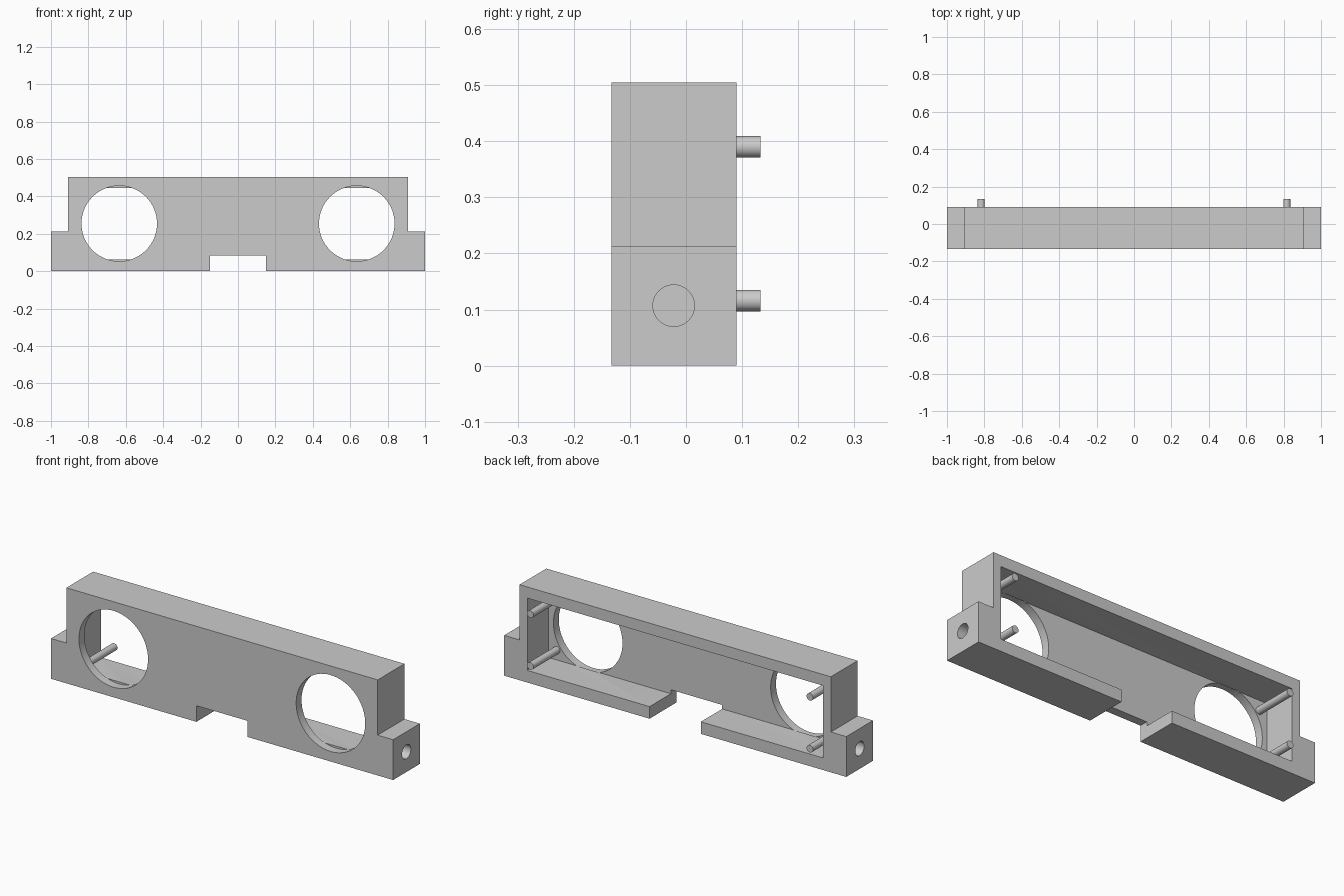
import bpy
import bmesh
import math

cube = bpy.data.objects.get("Cube")
if cube:
    bpy.data.objects.remove(cube, do_unlink=True)

grey = bpy.data.materials.new("plain grey")
grey.use_nodes = True
colour = (0.6, 0.6, 0.6, 1)
grey.diffuse_color = colour
grey.node_tree.nodes["Principled BSDF"].inputs["Base Color"].default_value = colour

FRONT, BACK, PLATE = -0.133, 0.09, -0.088   # PLATE is the inner side of the front plate


def make_object(name, bm):
    bmesh.ops.recalc_face_normals(bm, faces=bm.faces)
    mesh = bpy.data.meshes.new(name)
    bm.to_mesh(mesh)
    bm.free()
    mesh.materials.append(grey)
    obj = bpy.data.objects.new(name, mesh)
    bpy.context.collection.objects.link(obj)
    return obj


def extrude_profile(name, outline, y0, y1):
    """Extrude an x-z outline from y0 to y1."""
    bm = bmesh.new()
    face = bm.faces.new([bm.verts.new((x, y0, z)) for x, z in outline])
    grown = bmesh.ops.extrude_face_region(bm, geom=[face])["geom"]
    verts = [v for v in grown if isinstance(v, bmesh.types.BMVert)]
    bmesh.ops.translate(bm, verts=verts, vec=(0, y1 - y0, 0))
    return make_object(name, bm)


def disc(name, x, z, radius, y0, y1, sides=64):
    """Cylinder along y."""
    step = 2 * math.pi / sides
    ring = [(x + radius * math.cos(i * step), z + radius * math.sin(i * step))
            for i in range(sides)]
    return extrude_profile(name, ring, y0, y1)


def smooth(obj):
    bpy.ops.object.select_all(action="DESELECT")
    obj.select_set(True)
    bpy.context.view_layer.objects.active = obj
    bpy.ops.object.shade_smooth_by_angle(angle=math.radians(30))


def cut(obj, cutter):
    cutter.hide_render = True
    mod = obj.modifiers.new("cut", "BOOLEAN")
    mod.operation = "DIFFERENCE"
    mod.solver = "EXACT"
    mod.object = cutter
    bpy.context.view_layer.objects.active = obj
    bpy.ops.object.modifier_apply(modifier=mod.name)
    bpy.data.objects.remove(cutter, do_unlink=True)


# Housing: stepped outline with a notch in the bottom edge
half = [(0.15, 0.085), (0.15, 0), (1, 0), (1, 0.213), (0.91, 0.213), (0.91, 0.505)]
outline = half + [(-x, z) for x, z in reversed(half)]
housing = extrude_profile("housing", outline, FRONT, BACK)

# Cavity open to the back
cavity = [(-0.865, 0.064), (0.865, 0.064), (0.865, 0.446), (-0.865, 0.446)]
cut(housing, extrude_profile("cavity_cutter", cavity, PLATE, BACK + 0.1))

for side in (-1, 1):
    # Large round opening through the front plate
    cut(housing, disc("opening_cutter", side * 0.635, 0.255, 0.202, FRONT - 0.1, PLATE + 0.001))
    # Blind hole in the end block
    hole = disc("end_hole_cutter", 0, 0, 0.037, -0.09, 0.09, 48)
    hole.rotation_euler.z = math.pi / 2
    hole.location = (side, -0.022, 0.107)
    cut(housing, hole)
smooth(housing)

# Four pins standing on the inside of the front plate
for side, label in ((-1, "right"), (1, "left")):
    for z, level in ((0.116, "lower"), (0.39, "upper")):
        smooth(disc(f"{level}_{label}_pin", side * 0.817, z, 0.019, PLATE - 0.005, 0.133, 32))
